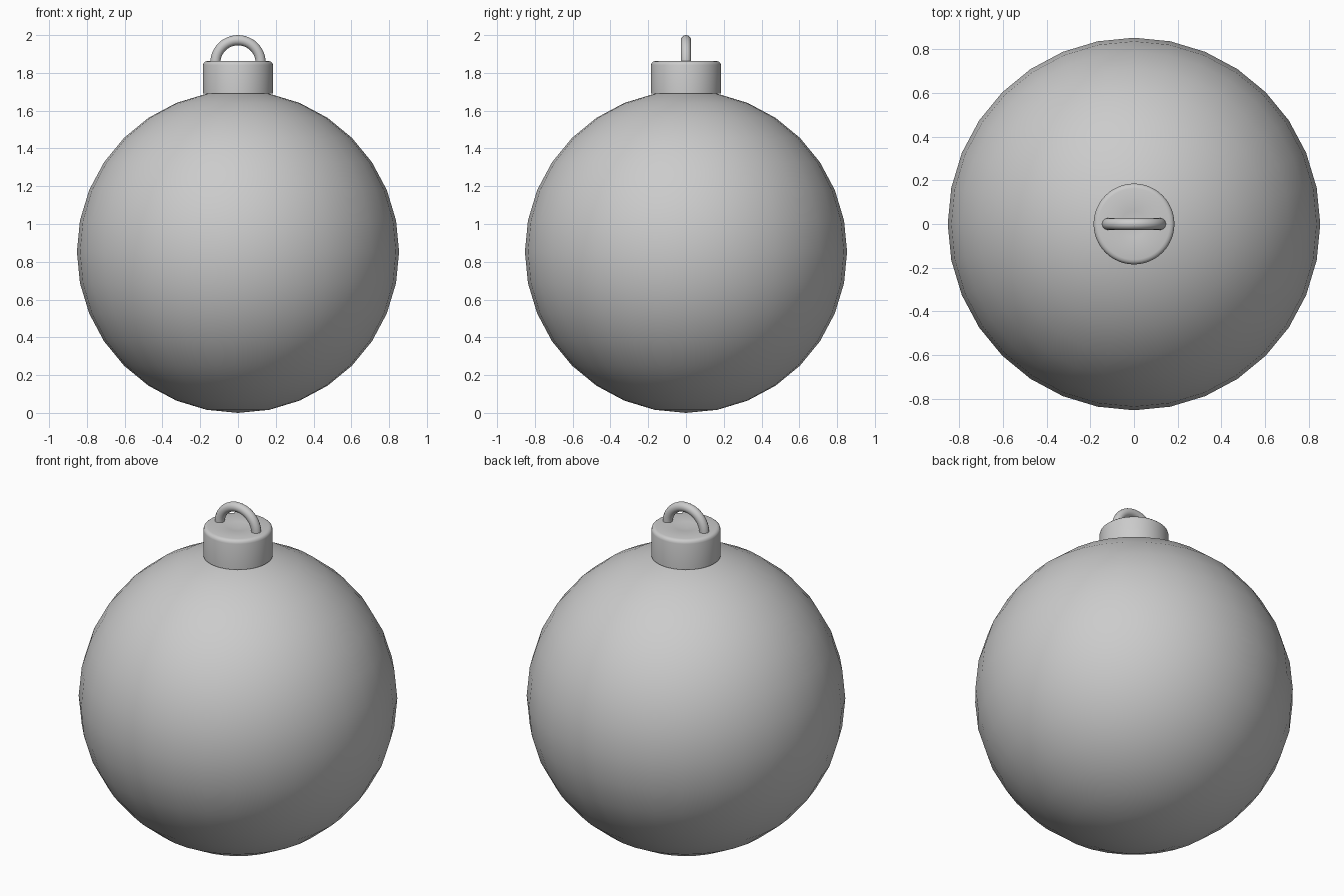
import bpy
import bmesh
from math import radians

default = bpy.data.objects.get("Cube")
if default:
    bpy.data.objects.remove(default, do_unlink=True)


def finish(name):
    """Name the active part and smooth it, keeping hard edges."""
    part = bpy.context.object
    part.name = part.data.name = name
    bpy.ops.object.shade_smooth_by_angle(angle=radians(50))
    return part


def lathe(name, profile, segments):
    """Spin a radius/height profile around the z axis."""
    bm = bmesh.new()
    verts = [bm.verts.new((r, 0, z)) for r, z in profile]
    edges = [bm.edges.new(pair) for pair in zip(verts, verts[1:])]
    bmesh.ops.spin(bm, geom=verts + edges, axis=(0, 0, 1), cent=(0, 0, 0),
                   angle=radians(360), steps=segments)
    bmesh.ops.remove_doubles(bm, verts=bm.verts, dist=1e-4)
    bmesh.ops.recalc_face_normals(bm, faces=bm.faces)
    mesh = bpy.data.meshes.new(name)
    bm.to_mesh(mesh)
    bm.free()
    part = bpy.data.objects.new(name, mesh)
    bpy.context.collection.objects.link(part)
    bpy.ops.object.select_all(action='DESELECT')
    part.select_set(True)
    bpy.context.view_layer.objects.active = part
    return finish(name)


# Round glass body
BODY_RADIUS = 0.853
bpy.ops.mesh.primitive_uv_sphere_add(segments=32, ring_count=16, radius=BODY_RADIUS,
                                     location=(0, 0, BODY_RADIUS))
finish("bauble_body")

# Collar with a rounded rim and a faint dip in its top
lathe("collar_cap", [(0, 1.69), (0.185, 1.69), (0.185, 1.842), (0.182, 1.853),
                     (0.174, 1.86), (0.163, 1.863), (0.06, 1.861), (0, 1.85)], 64)

# Hanging loop, its lower half sunk into the collar
bpy.ops.mesh.primitive_torus_add(major_radius=0.12, minor_radius=0.027,
                                 major_segments=48, minor_segments=16,
                                 location=(0, 0, 1.853), rotation=(radians(90), 0, 0))
finish("hanging_loop")
